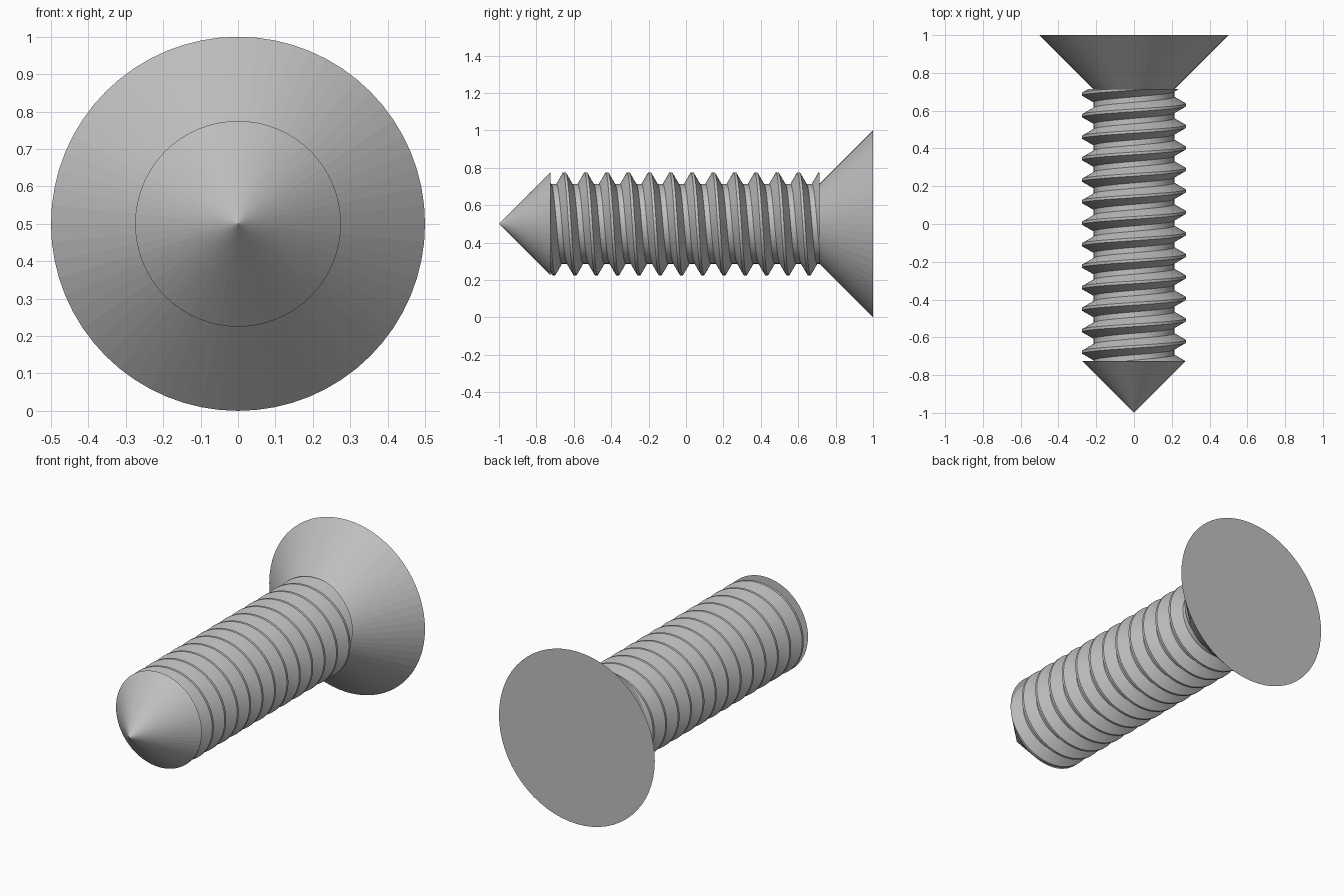
import bpy, bmesh, math
from mathutils import Matrix, Vector

if "Cube" in bpy.data.objects:
    bpy.data.objects.remove(bpy.data.objects["Cube"])

SEG = 64                 # sides per turn
AXIS_Z = 0.5             # screw axis runs along y at this height
PITCH = 0.1138
R_CREST, R_ROOT = 0.275, 0.2134
Y_TIP, Y_NECK = -0.725, 0.7134

steel = bpy.data.materials.new("grey steel")
steel.diffuse_color = (0.53, 0.53, 0.53, 1)
steel.use_nodes = True
steel.node_tree.nodes["Principled BSDF"].inputs["Base Color"].default_value = steel.diffuse_color


def make_object(name, bm):
    bmesh.ops.recalc_face_normals(bm, faces=bm.faces[:])
    mesh = bpy.data.meshes.new(name)
    bm.to_mesh(mesh)
    bm.free()
    mesh.materials.append(steel)
    ob = bpy.data.objects.new(name, mesh)
    bpy.context.collection.objects.link(ob)
    return ob


def cone(name, y0, r0, y1, r1, sides=SEG, turn=0.0):
    """Closed frustum along the screw axis."""
    bm = bmesh.new()
    mat = (Matrix.Translation((0, (y0 + y1) / 2, AXIS_Z))
           @ Matrix.Rotation(-math.pi / 2, 4, 'X') @ Matrix.Rotation(turn, 4, 'Z'))
    bmesh.ops.create_cone(bm, cap_ends=True, segments=sides, radius1=r0,
                          radius2=r1, depth=y1 - y0, matrix=mat)
    bmesh.ops.remove_doubles(bm, verts=bm.verts[:], dist=1e-5)
    return make_object(name, bm)


def boolean(target, cutter, operation):
    mod = target.modifiers.new("cut", 'BOOLEAN')
    mod.object, mod.operation, mod.solver = cutter, operation, 'EXACT'
    bpy.context.view_layer.objects.active = target
    bpy.ops.object.modifier_apply(modifier=mod.name)
    bpy.data.objects.remove(cutter)


# Pointed tip and countersunk head
cone("tip", -1, 0, Y_TIP, R_CREST)
head = cone("head", Y_NECK, R_ROOT, 1, 0.5)

# Cross recess: rounded cross prism limited by a square pyramid
W, FILLET, REACH, SLOPE = 0.071, 0.065, 0.412, 0.64
quarter = [Vector((0.7, -W)), Vector((0.7, W))]
for k in range(9):
    a = math.radians(270 - 90 * k / 8)
    quarter.append(Vector((W + FILLET + FILLET * math.cos(a),
                           W + FILLET + FILLET * math.sin(a))))
bm = bmesh.new()
verts = []
for q in range(4):
    rot = Matrix.Rotation(q * math.pi / 2, 2)
    for p in quarter:
        v = rot @ p
        verts.append(bm.verts.new((v.x, 0.6, AXIS_Z + v.y)))
face = bm.faces.new(verts)
ext = bmesh.ops.extrude_face_region(bm, geom=[face])
bmesh.ops.translate(bm, vec=(0, 0.45, 0),
                    verts=[g for g in ext["geom"] if isinstance(g, bmesh.types.BMVert)])
recess = make_object("recess_cutter", bm)
recess.hide_render = True
pyramid = cone("recess_pyramid", 1 - REACH * SLOPE, 0,
               1.04, (REACH + 0.04 / SLOPE) * math.sqrt(2), 4, math.pi / 4)
boolean(recess, pyramid, 'INTERSECT')
boolean(head, recess, 'DIFFERENCE')

# Threaded shaft: right-handed helix with a trapezoid tooth, trimmed flat at both ends
profile = [(-1, R_CREST), (1, R_CREST), (6, R_ROOT), (10, R_ROOT)]   # sixteenths of pitch
bm = bmesh.new()
rows = []
for i in range(-3 * SEG, 15 * SEG):
    t = 2 * math.pi * i / SEG
    y = -0.65 + PITCH * i / SEG
    rows.append([bm.verts.new((r * math.sin(t), y + PITCH * o / 16, AXIS_Z + r * math.cos(t)))
                 for o, r in profile])
for i in range(len(rows) - SEG - 1):
    a = rows[i] + [rows[i + SEG][0]]
    b = rows[i + 1] + [rows[i + SEG + 1][0]]
    for j in range(4):
        bm.faces.new((a[j], a[j + 1], b[j + 1], b[j]))
for y, side in ((Y_TIP, -1), (Y_NECK, 1)):
    bmesh.ops.bisect_plane(bm, geom=bm.verts[:] + bm.edges[:] + bm.faces[:], dist=1e-6,
                           plane_co=(0, y, 0), plane_no=(0, side, 0), clear_outer=True)
bmesh.ops.holes_fill(bm, edges=[e for e in bm.edges if e.is_boundary], sides=0)
shaft = make_object("threaded_shaft", bm)

bpy.ops.object.select_all(action='DESELECT')
shaft.select_set(True)
bpy.context.view_layer.objects.active = shaft
bpy.ops.object.shade_smooth_by_angle(angle=math.radians(30))
